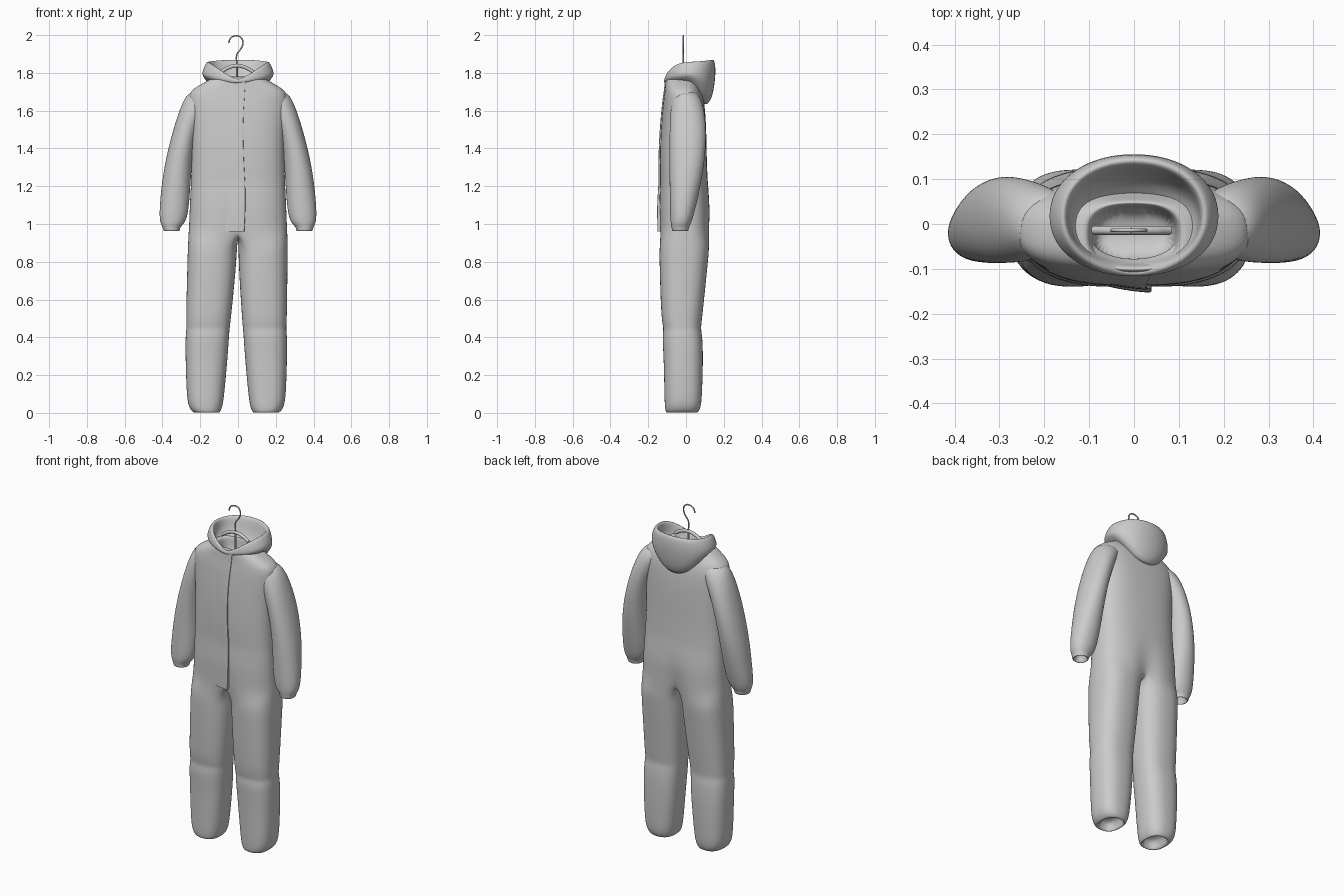
import bpy, bmesh, math
from mathutils import Matrix, Vector

if "Cube" in bpy.data.objects:
    bpy.data.objects.remove(bpy.data.objects["Cube"])


def material(name, value):
    m = bpy.data.materials.new(name)
    m.use_nodes = True
    m.diffuse_color = (value, value, value, 1)
    m.node_tree.nodes["Principled BSDF"].inputs["Base Color"].default_value = (value, value, value, 1)
    return m


def span(start, end, count):
    return [math.radians(start + (end - start) * i / count) for i in range(count)]


GREY = material("soft grey", 0.6)
ROUND = span(0, 360, 24)
OUTER = span(-130, 130, 16) + [math.radians(130)]   # outside of a trouser leg
LEG = OUTER + span(130, 230, 8)[1:]                 # whole trouser leg
HALF = span(-90, 90, 16) + [math.radians(90)]       # one half of the body


def oval(x0, x1, y0, y1, height, power, angles=ROUND):
    """Rounded-square ring; height is a function of the front-back direction."""
    ring = []
    for a in angles:
        c, s = math.cos(a), math.sin(a)
        px = math.copysign(abs(c) ** (2 / power), c)
        py = math.copysign(abs(s) ** (2 / power), s)
        ring.append(Vector(((x0 + x1) / 2 + px * (x1 - x0) / 2,
                            (y0 + y1) / 2 + py * (y1 - y0) / 2, height(s))))
    return ring


def half_body(z, w, y0, y1):
    """Half outline of the body, dented along the middle near the crotch."""
    ring = oval(-w, w, y0, y1, lambda s: z, 2.6, HALF)
    dent = max(0, 1.14 - z) / 0.18
    for p in ring:
        depth = 0.10 if p.y < 0 else 0.22
        p.y *= 1 - depth * dent * math.exp(-(p.x / 0.05) ** 2)
    return ring


def add_row(bm, points):
    return [bm.verts.new(p) for p in points]


def bridge(bm, rows, wrap=True):
    for a, b in zip(rows, rows[1:]):
        count = len(a)
        for i in range(count if wrap else count - 1):
            j = (i + 1) % count
            bm.faces.new((a[i], a[j], b[j], b[i]))


def mirror(bm):
    geom = bm.verts[:] + bm.edges[:] + bm.faces[:]
    bmesh.ops.mirror(bm, geom=geom, matrix=Matrix(), merge_dist=0.0001, axis="X")


def finish(name, bm, levels):
    bmesh.ops.recalc_face_normals(bm, faces=bm.faces)
    me = bpy.data.meshes.new(name)
    bm.to_mesh(me)
    bm.free()
    me.materials.append(GREY)
    me.shade_smooth()
    ob = bpy.data.objects.new(name, me)
    bpy.context.collection.objects.link(ob)
    sub = ob.modifiers.new("Smooth", "SUBSURF")
    sub.levels = sub.render_levels = levels


# Body sections: height, half width, front, back; the last two hollow the neck
CROTCH = (0.96, .262, -.142, .129)
BODY = [(1.03, .258, -.143, .130), (1.10, .256, -.144, .129), (1.19, .251, -.139, .119),
        (1.23, .250, -.137, .115), (1.35, .245, -.140, .110), (1.50, .248, -.134, .108),
        (1.60, .258, -.126, .102), (1.66, .262, -.120, .094), (1.70, .256, -.114, .082),
        (1.73, .215, -.111, .070), (1.757, .165, -.109, .060), (1.785, .115, -.105, .050),
        (1.775, .095, -.090, .040), (1.68, .090, -.080, .035)]

# Trouser leg from the hollow ankle up to the crotch
bm = bmesh.new()
rows = [add_row(bm, oval(x0, x1, y0, y1, lambda s, z=z: z, 2.5, LEG)) for z, x0, x1, y0, y1 in (
    (0.06, .105, .20, -.085, .045), (0.0, .10, .21, -.09, .05),
    (0.0, .088, .228, -.107, .064), (0.03, .073, .254, -.113, .080),
    (0.10, .063, .264, -.115, .086), (0.30, .045, .270, -.119, .092),
    (0.41, .038, .270, -.127, .087), (0.445, .035, .264, -.118, .079),
    (0.49, .030, .268, -.131, .085), (0.68, .014, .267, -.138, .105),
    (0.80, .006, .266, -.141, .117), (0.88, .003, .265, -.142, .125))]
bm.faces.new(rows[0])

# Crotch ring: half the body outline, closed by a sagging centre seam
crotch = half_body(*CROTCH)
front, back = crotch[0].y, crotch[-1].y
seam = len(LEG) - len(HALF)
for i in range(1, seam + 1):
    t = i / (seam + 1)
    crotch.append(Vector((0, back + (front - back) * t, 0.96 - 0.035 * math.sin(math.pi * t))))
rows.append(add_row(bm, crotch))
bridge(bm, rows)

# Half of the body above the crotch, mirrored with the leg
upper = [rows[-1][:len(HALF)]]
upper += [add_row(bm, half_body(*section)) for section in BODY]
bridge(bm, upper, wrap=False)
bm.faces.new(upper[-1])
for v in bm.verts:
    if abs(v.co.x) < 0.0001:
        v.co.x = 0
mirror(bm)
# Legs hang a little to one side
for v in bm.verts:
    v.co.x -= 0.009 * min(1, max(0, (0.95 - v.co.z) / 0.5))
finish("coverall_body", bm, 3)

# Sleeves with gathered hollow cuffs
bm = bmesh.new()
rows = [add_row(bm, oval(x0, x1, y0, y1, lambda s, z=z: z, 2.1)) for z, x0, x1, y0, y1 in (
    (1.01, .33, .375, -.055, -.005), (0.965, .318, .385, -.066, .005),
    (0.96, .308, .395, -.075, .013), (0.985, .306, .399, -.076, .016),
    (1.00, .285, .410, -.081, .026), (1.05, .262, .419, -.085, .043),
    (1.20, .252, .406, -.087, .078), (1.32, .244, .388, -.088, .098),
    (1.45, .223, .357, -.088, .108), (1.55, .19, .328, -.086, .104),
    (1.63, .15, .300, -.080, .092), (1.68, .12, .275, -.066, .072),
    (1.705, .11, .240, -.045, .045))]
bridge(bm, rows)
bm.faces.new(rows[0])
bm.faces.new(rows[-1])
mirror(bm)
finish("sleeves", bm, 2)

# Overlapping front flap with a raised, slightly wavy free edge
bm = bmesh.new()
rows = []
for z, w, y0, y1 in [CROTCH] + BODY[:11]:
    lift = 0.4 + 0.6 * min(1, max(0, (1.7 - z) / 0.6))
    edge = 0.033 + 0.007 * math.sin(9 * z + 4)
    rows.append(add_row(bm, [Vector((x, y0 + dy * lift, z)) for x, dy in (
        (-.48 * w, .022), (-.16 * w, -.002), (edge - .009, -.010), (edge, -.009),
        (edge, -.003), (edge - .002, .025))]))
bridge(bm, rows, wrap=False)
finish("front_flap", bm, 2)


# Slumped hood: a closed loop of tilted rings, dropping to a V at the front
def tilted(x, y0, y1, front, mid, back):
    def height(s):
        if s > 0:
            return mid + (back - mid) * s ** 1.6
        return mid + (front - mid) * (1 - math.sqrt(max(0, 1 - s * s)))
    return oval(-x, x, y0, y1, height, 2.15)


bm = bmesh.new()
rows = [add_row(bm, ring) for ring in (
    tilted(.11, -.085, .07, 1.730, 1.725, 1.66),
    tilted(.135, -.100, .10, 1.738, 1.745, 1.620),
    tilted(.175, -.112, .135, 1.743, 1.770, 1.650),
    tilted(.195, -.118, .152, 1.748, 1.792, 1.73),
    tilted(.184, -.118, .159, 1.754, 1.826, 1.81),
    tilted(.166, -.114, .153, 1.760, 1.862, 1.872),
    tilted(.150, -.100, .132, 1.757, 1.858, 1.872),
    tilted(.148, -.090, .118, 1.745, 1.815, 1.81),
    tilted(.140, -.085, .095, 1.735, 1.775, 1.745),
    tilted(.095, -.075, .045, 1.720, 1.745, 1.72))]
bridge(bm, rows + rows[:1])
finish("hood", bm, 2)


def rod(name, points, radius):
    """Smooth round rod through the points in the x-z plane."""
    cu = bpy.data.curves.new(name, "CURVE")
    cu.dimensions = "3D"
    cu.bevel_depth = radius
    cu.bevel_resolution = 3
    cu.use_fill_caps = True
    sp = cu.splines.new("BEZIER")
    sp.bezier_points.add(len(points) - 1)
    for bp, (x, z) in zip(sp.bezier_points, points):
        bp.co = (x, -0.014, z)
        bp.handle_left_type = bp.handle_right_type = "AUTO"
    cu.materials.append(GREY)
    bpy.context.collection.objects.link(bpy.data.objects.new(name, cu))


# Hanger: arched bar, stem and hook
rod("hanger_bar", [(-.09, 1.805), (-.055, 1.826), (-.005, 1.838), (.045, 1.826), (.08, 1.805)], 0.010)
rod("hanger_stem", [(-.006, 1.72), (-.006, 1.85)], 0.005)
rod("hanger_hook", [(-.006, 1.84), (-.005, 1.90), (.018, 1.932), (.026, 1.965),
                    (.012, 1.99), (-.012, 1.996), (-.038, 1.985), (-.05, 1.958)], 0.004)
